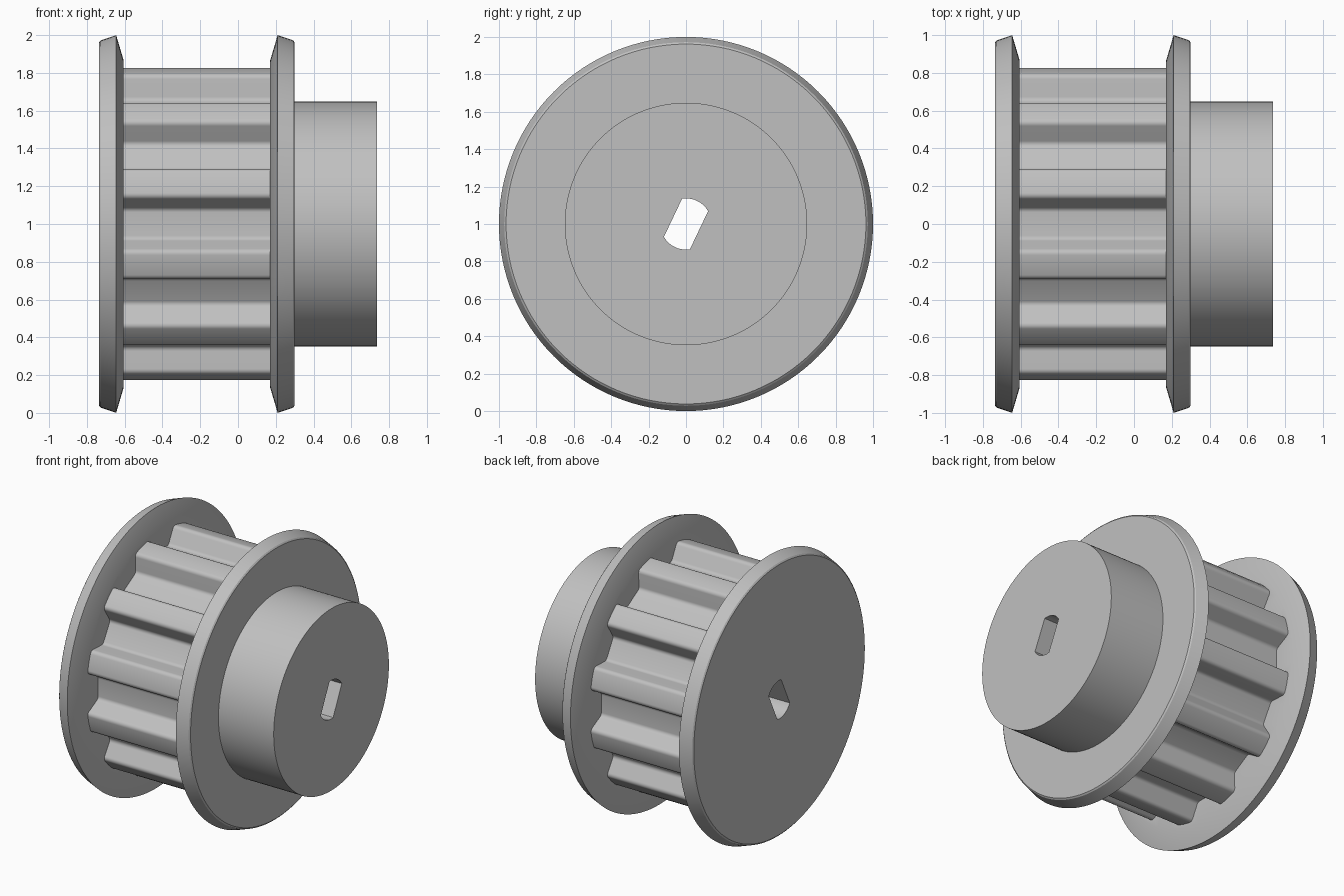
import bpy, bmesh, math
from mathutils import Vector

if "Cube" in bpy.data.objects:
    bpy.data.objects.remove(bpy.data.objects["Cube"])

TAU = math.tau
AXIS_Z = 1.0

metal = bpy.data.materials.new("grey metal")
metal.diffuse_color = (0.53, 0.53, 0.53, 1)
metal.use_nodes = True
metal.node_tree.nodes["Principled BSDF"].inputs["Base Color"].default_value = metal.diffuse_color


# ---- outlines in the (y, z) plane, around the wheel axis ----
def circle(r, n=128):
    return [(r * math.cos(TAU * i / n), r * math.sin(TAU * i / n)) for i in range(n)]


def fillet(prev, cur, nxt, r, steps=5):
    """Points of an arc of radius r that rounds the corner at cur."""
    p, c, n = Vector(prev), Vector(cur), Vector(nxt)
    a, b = (p - c).normalized(), (n - c).normalized()
    half = a.angle(b) / 2
    mid = c + (a + b).normalized() * r / math.sin(half)
    u = c + a * r / math.tan(half) - mid
    v = c + b * r / math.tan(half) - mid
    sweep = math.pi - 2 * half
    return [tuple(mid + (u * math.sin((1 - t) * sweep) + v * math.sin(t * sweep)) / math.sin(sweep))
            for t in (i / steps for i in range(steps + 1))]


def tooth_outline(teeth=12, tip=0.842, root=0.71, floor=0.08, mouth=0.142):
    pts, radii = [], []
    edge = math.sqrt(tip ** 2 - mouth ** 2)
    for k in range(teeth):
        a = TAU * k / teeth
        groove = [(edge, -mouth, 0.03), (root, -floor, 0.03), (root, floor, 0.03), (edge, mouth, 0.03)]
        for d, w, r in groove:
            pts.append((d * math.cos(a) - w * math.sin(a), d * math.sin(a) + w * math.cos(a)))
            radii.append(r)
        m = a + TAU / teeth / 2                      # crown of the tooth
        pts.append((tip * math.cos(m), tip * math.sin(m)))
        radii.append(0)
    out = []
    for i, p in enumerate(pts):
        if radii[i]:
            out += fillet(pts[i - 1], p, pts[(i + 1) % len(pts)], radii[i])
        else:
            out.append(p)
    return out


def bore_outline(r=0.137, flat=0.077, tilt=math.radians(64.5), steps=10):
    """Round hole with two parallel flats."""
    h = math.asin(flat / r)
    return [(r * math.cos(a), r * math.sin(a))
            for side in (0, math.pi)
            for a in (tilt + side - h + 2 * h * i / steps for i in range(steps + 1))]


# ---- part builder: a chain of rings, plus flat faces with a hole ----
def build(name, rings, flats=(), inward=False):
    """rings: (x, outline) pairs joined in order; flats: (x, outer, inner)."""
    bm = bmesh.new()

    def loop(x, outline):
        vs = [bm.verts.new((x, y, z + AXIS_Z)) for y, z in outline]
        return vs, [bm.edges.new((vs[i - 1], vs[i])) for i in range(len(vs))]

    prev = None
    for x, outline in rings:
        cur, _ = loop(x, outline)
        if prev:
            for i in range(len(cur)):
                bm.faces.new((prev[i - 1], prev[i], cur[i], cur[i - 1]))
        prev = cur
    for x, outer, inner in flats:
        edges = loop(x, outer)[1] + loop(x, inner)[1]
        bmesh.ops.triangle_fill(bm, edges=edges, use_beauty=True, use_dissolve=False,
                                normal=(1, 0, 0))
    bmesh.ops.remove_doubles(bm, verts=bm.verts, dist=1e-5)
    bmesh.ops.recalc_face_normals(bm, faces=bm.faces)
    if inward:
        bmesh.ops.reverse_faces(bm, faces=bm.faces)
    mesh = bpy.data.meshes.new(name)
    bm.to_mesh(mesh)
    bm.free()
    mesh.materials.append(metal)
    ob = bpy.data.objects.new(name, mesh)
    bpy.context.collection.objects.link(ob)
    bpy.ops.object.select_all(action='DESELECT')
    ob.select_set(True)
    bpy.context.view_layer.objects.active = ob
    bpy.ops.object.shade_smooth_by_angle(angle=math.radians(30))
    return ob


teeth, bore = tooth_outline(), bore_outline()
hub_ring, face_ring, inner_ring = circle(0.648), circle(0.962), circle(0.865)
L0, L1, R0, R1, HUB = -0.735, -0.605, 0.17, 0.30, 0.735


def flange_rings(face, rim, inner):
    s = 1 if face > rim else -1
    return [(face, face_ring), (face - s * 0.008, circle(0.972)), (rim, circle(1.0)), (inner, inner_ring)]


# flanges: flat outer face, slightly tapered rim, steep inner bevel
build("left_flange", flange_rings(L0, -0.645, L1),
      [(L0, face_ring, bore), (L1, inner_ring, teeth)])
build("right_flange", flange_rings(R1, 0.21, R0),
      [(R1, face_ring, hub_ring), (R0, inner_ring, teeth)])

# toothed belt surface between the flanges
build("toothed_wheel", [(L1, teeth), (R0, teeth)])

# hub on the right with its end face
build("hub", [(R1, hub_ring), (HUB, hub_ring)], [(HUB, hub_ring, bore)])

# shaft hole through the whole wheel
build("shaft_bore", [(L0, bore), (HUB, bore)], inward=True)
